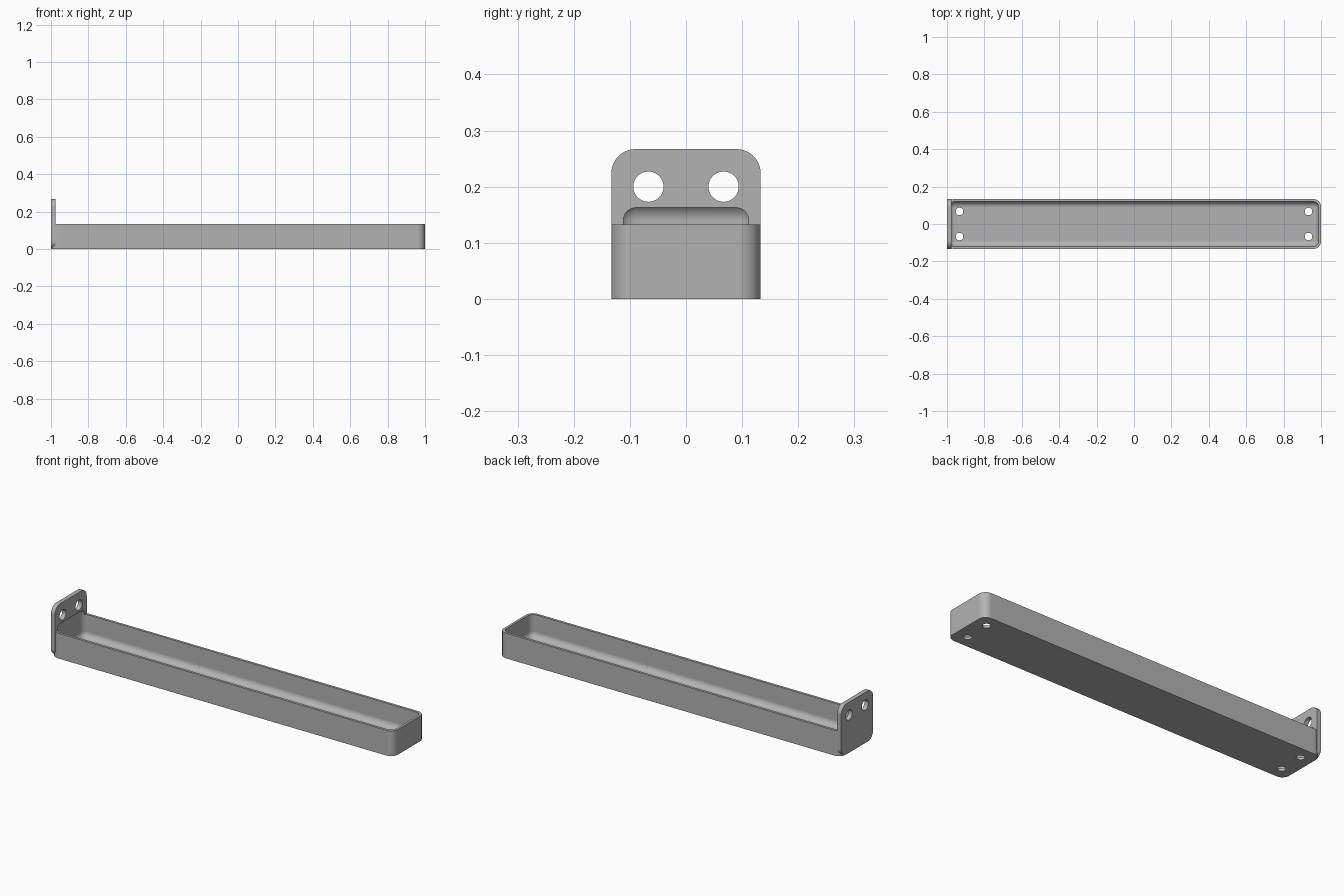
import bpy, bmesh, math
from mathutils import Matrix, Vector

cube = bpy.data.objects.get("Cube")
if cube:
    bpy.data.objects.remove(cube, do_unlink=True)

grey = bpy.data.materials.new("light grey")
grey.use_nodes = True
colour = (0.45, 0.45, 0.45, 1)
grey.diffuse_color = colour
grey.node_tree.nodes["Principled BSDF"].inputs["Base Color"].default_value = colour


def finish(name, bm):
    bmesh.ops.recalc_face_normals(bm, faces=bm.faces)
    mesh = bpy.data.meshes.new(name)
    bm.to_mesh(mesh)
    bm.free()
    mesh.materials.append(grey)
    obj = bpy.data.objects.new(name, mesh)
    bpy.context.collection.objects.link(obj)
    return obj


def rounded_box(name, low, high, radius, axis=None):
    """Box with the edges along one axis rounded, or every edge if axis is None."""
    low, high = Vector(low), Vector(high)
    bm = bmesh.new()
    bmesh.ops.create_cube(bm, size=1)
    bmesh.ops.scale(bm, vec=high - low, verts=bm.verts)
    bmesh.ops.translate(bm, vec=(low + high) / 2, verts=bm.verts)
    edges = [e for e in bm.edges if axis is None
             or abs(e.verts[0].co[axis] - e.verts[1].co[axis]) > 0.001]
    bmesh.ops.bevel(bm, geom=edges, offset=radius, offset_type='OFFSET',
                    segments=10, profile=0.5, affect='EDGES')
    return finish(name, bm)


def drill(name, centre, radius, along_x=False):
    bm = bmesh.new()
    turn = Matrix.Rotation(math.pi / 2, 4, 'Y') if along_x else Matrix()
    bmesh.ops.create_cone(bm, cap_ends=True, segments=40, radius1=radius,
                          radius2=radius, depth=0.1,
                          matrix=Matrix.Translation(centre) @ turn)
    return finish(name, bm)


def combine(target, tool, operation):
    mod = target.modifiers.new("combine", 'BOOLEAN')
    mod.object, mod.operation, mod.solver = tool, operation, 'EXACT'
    bpy.context.view_layer.update()
    graph = bpy.context.evaluated_depsgraph_get()
    mesh = bpy.data.meshes.new_from_object(target.evaluated_get(graph))
    target.modifiers.clear()
    target.data = mesh
    bpy.data.objects.remove(tool, do_unlink=True)


# Tray body joined to the upright mounting plate
W, H = 0.133, 0.133
tray = rounded_box("tray_with_mounting_plate", (-1, -W, 0), (1, W, H), 0.04, axis=2)
plate = rounded_box("mounting_plate", (-1, -W, 0), (-0.977, W, 0.267), 0.043, axis=0)
combine(tray, plate, 'UNION')

# Filleted hollow, which also bites shallowly into the plate
hollow = rounded_box("hollow", (-0.987, -0.12, 0.013), (0.987, 0.12, 0.171), 0.031)
combine(tray, hollow, 'DIFFERENCE')

# Screw holes in the plate and drain holes in the floor
for y in (-0.067, 0.067):
    combine(tray, drill("plate_hole", (-0.99, y, 0.2), 0.027, True), 'DIFFERENCE')
    for x in (-0.933, 0.933):
        combine(tray, drill("floor_hole", (x, y, 0), 0.02), 'DIFFERENCE')

# Smooth fillets, sharp rims
bpy.ops.object.select_all(action='DESELECT')
tray.select_set(True)
bpy.context.view_layer.objects.active = tray
bpy.ops.object.shade_smooth_by_angle(angle=math.radians(30))
weighted = tray.modifiers.new("weighted_normals", 'WEIGHTED_NORMAL')
weighted.keep_sharp = True
